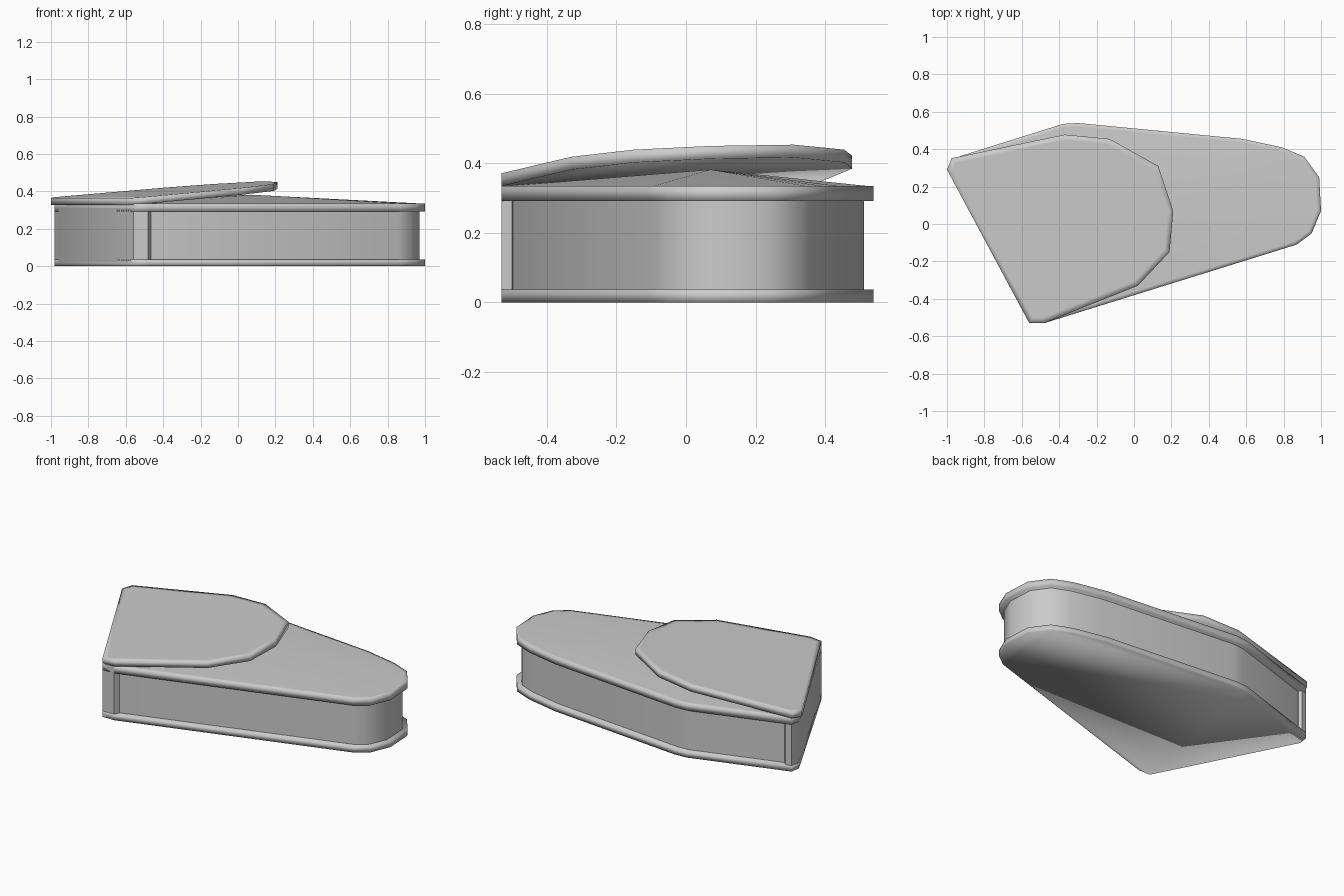
import bpy, bmesh, math
from mathutils import Vector

if "Cube" in bpy.data.objects:
    bpy.data.objects.remove(bpy.data.objects["Cube"])

# Plan outlines, counter-clockwise, starting along the slanted spine side
BODY = [(-.98, .29), (-.56, -.53), (-.48, -.53), (.87, -.11), (.95, -.05), (1, .07),
        (.99, .25), (.91, .36), (.79, .41), (.58, .455), (-.3, .54), (-.38, .535), (-.97, .35)]
FLAP = [(-1, .29), (-.56, -.53), (-.48, -.53), (.02, -.33), (.19, -.15), (.21, .07),
        (.13, .31), (-.13, .455), (-.37, .478), (-.975, .352)]
SPINE = [(-.98, .29), (-.56, -.53), (-.48, -.53), (-.465, -.5), (-.53, -.46),
         (-.94, .3), (-.92, .345), (-.935, .358), (-.97, .35)]


def offset(pts, d, skip=()):
    """Move every edge of a counter-clockwise outline inward by d, except skipped edges."""
    out, n = [], len(pts)
    for i in range(n):
        p = Vector(pts[i])
        rows = []
        for k, (a, b) in ((i - 1, (pts[i - 1], pts[i])), (i, (pts[i], pts[(i + 1) % n]))):
            e = (Vector(b) - Vector(a)).normalized()
            nrm = Vector((-e.y, e.x))
            rows.append((nrm, 0 if k % n in skip else d))
        (n1, d1), (n2, d2) = rows
        det = n1.x * n2.y - n1.y * n2.x
        if abs(det) < 1e-4:
            out.append(tuple(p + n1 * d1))
        else:
            out.append((p.x + (d1 * n2.y - d2 * n1.y) / det,
                        p.y + (n1.x * d2 - n2.x * d1) / det))
    return out


def slab(name, pts, bottom, top, angle, border=0, apex=None):
    """Extruded outline; top may carry a flat border and a raised centre point.
    bottom and top are functions giving the height at x, y."""
    bm = bmesh.new()
    ring = lambda ps, f: [bm.verts.new((x, y, f(x, y))) for x, y in ps]
    lo, hi = ring(pts, bottom), ring(pts, top)
    n = len(pts)
    bm.faces.new(lo[::-1])

    def bridge(a, b):
        for i in range(n):
            j = (i + 1) % n
            bm.faces.new((a[i], a[j], b[j], b[i]))
    bridge(lo, hi)
    if border:
        inner = ring(offset(pts, border), top)
        bridge(hi, inner)
        hi = inner
    if apex:
        c = bm.verts.new(apex)
        for i in range(n):
            bm.faces.new((hi[i], hi[(i + 1) % n], c))
    else:
        bm.faces.new(hi)
    bmesh.ops.recalc_face_normals(bm, faces=bm.faces[:])
    me = bpy.data.meshes.new(name)
    bm.to_mesh(me)
    bm.free()
    ob = bpy.data.objects.new(name, me)
    bpy.context.collection.objects.link(ob)
    bpy.ops.object.select_all(action='DESELECT')
    ob.select_set(True)
    bpy.context.view_layer.objects.active = ob
    bpy.ops.object.shade_smooth_by_angle(angle=math.radians(angle))
    return ob


def flat(z):
    return lambda x, y: z


def tilt(z):
    # height grows with distance from the spine line
    return lambda x, y: z + .088 * (.883 * (x + 1) + .468 * (y - .29))


# Bottom and top covers
slab("bottom_cover", BODY, flat(0), flat(.037), 100)
slab("top_cover", BODY, flat(.292), flat(.335), 100, border=.02, apex=(.07, .07, .382))

# Recessed inner block, flush on the spine side
slab("inner_block", offset(BODY, .028, skip=(0,)), flat(.02), flat(.31), 40)

# Spine wall joining the covers
slab("spine", SPINE, flat(.001), flat(.334), 40)

# Slightly opened flap hinged along the spine
slab("flap", FLAP, tilt(.328), tilt(.365), 100, border=.03)
